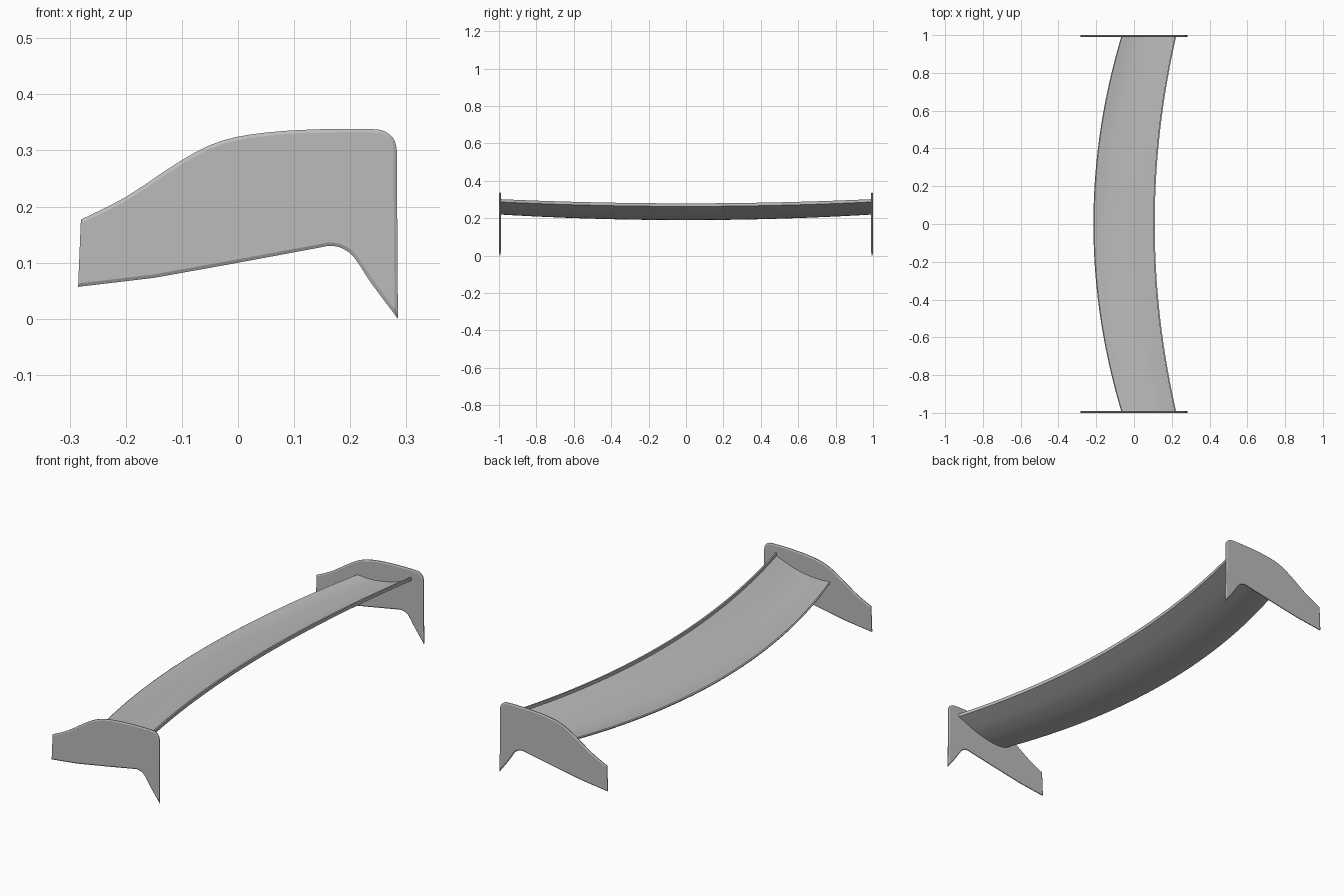
import bpy, bmesh
from mathutils import Vector

if "Cube" in bpy.data.objects:
    bpy.data.objects.remove(bpy.data.objects["Cube"])

grey = bpy.data.materials.new("satin grey")
grey.use_nodes = True
colour = (0.5, 0.5, 0.5, 1)
grey.diffuse_color = colour
grey.node_tree.nodes["Principled BSDF"].inputs["Base Color"].default_value = colour


def smooth(points, closed=False, steps=4):
    """Catmull-Rom curve through the points."""
    n, out = len(points), []
    at = lambda i: Vector(points[min(max(i, 0), n - 1)])
    for i in range(n - 1):
        a, b, c, d = (at(i + k) for k in (-1, 0, 1, 2))
        for s in range(steps):
            t = s / steps
            out.append(0.5 * (2 * b + (c - a) * t + (2 * a - 5 * b + 4 * c - d) * t * t
                              + (3 * b - a - 3 * c + d) * t ** 3))
    return out + [at(n - 1)]


def finish(bm, name, angle):
    bmesh.ops.recalc_face_normals(bm, faces=bm.faces)
    mesh = bpy.data.meshes.new(name)
    bm.to_mesh(mesh)
    bm.free()
    obj = bpy.data.objects.new(name, mesh)
    bpy.context.collection.objects.link(obj)
    mesh.materials.append(grey)
    bpy.ops.object.select_all(action="DESELECT")
    obj.select_set(True)
    bpy.context.view_layer.objects.active = obj
    bpy.ops.object.shade_smooth_by_angle(angle=angle)


# Wing section: chord fraction and height above the lowest point
under = smooth([(0, 0.016), (0.015, 0.009), (0.08, 0.003), (0.2, 0), (0.4, 0.006),
                (0.65, 0.025), (0.85, 0.048), (1, 0.067)])
upper = smooth([(0.975, 0.068), (0.85, 0.053), (0.65, 0.033), (0.4, 0.019),
                (0.2, 0.015), (0.06, 0.018), (0.015, 0.019)])
lip = [Vector((1, 0.082)), Vector((0.975, 0.082))]
section = under + lip + upper

# Wing: swept and sagging towards the middle
bm = bmesh.new()
rings = []
STATIONS = 48
for i in range(STATIONS + 1):
    y = -0.993 + 1.986 * i / STATIONS
    k = y * y
    front = -0.215 + 0.15 * k
    chord = 0.325 - 0.035 * k
    low = 0.19 + 0.03 * k
    rise = 1.09 - 0.09 * k
    rings.append([bm.verts.new((front + chord * p.x, y, low + rise * p.y)) for p in section])
count = len(section)
for a, b in zip(rings, rings[1:]):
    for j in range(count):
        m = (j + 1) % count
        bm.faces.new((a[j], a[m], b[m], b[j]))
for ring in (rings[0], rings[-1]):
    bm.faces.new(ring)
finish(bm, "wing", 0.6)

# End plates: flat outline with a softened rim
outline = [Vector((-0.285, 0.057))]
outline += smooth([(-0.28, 0.177), (-0.2, 0.217), (-0.1, 0.283), (-0.03, 0.317),
                   (0.05, 0.332), (0.15, 0.338), (0.24, 0.338), (0.265, 0.332),
                   (0.279, 0.318), (0.283, 0.3)], steps=3)
outline += smooth([(0.285, 0.0), (0.238, 0.063), (0.208, 0.108), (0.187, 0.125),
                   (0.165, 0.13), (0.14, 0.126), (0, 0.1), (-0.15, 0.073)], steps=3)

for side, name in ((1, "left_end_plate"), (-1, "right_end_plate")):
    bm = bmesh.new()
    inner = bm.faces.new([bm.verts.new((p.x, side * 0.993, p.y)) for p in outline])
    made = bmesh.ops.extrude_face_region(bm, geom=[inner], use_keep_orig=True)["geom"]
    for v in (g for g in made if isinstance(g, bmesh.types.BMVert)):
        v.co.y = side * 0.997
    bmesh.ops.recalc_face_normals(bm, faces=bm.faces)
    caps = [f for f in bm.faces if len(f.verts) > 4]
    for cap in caps:
        bmesh.ops.inset_region(bm, faces=[cap], thickness=0.006, depth=0.003,
                               use_even_offset=True)
    finish(bm, name, 0.4)
